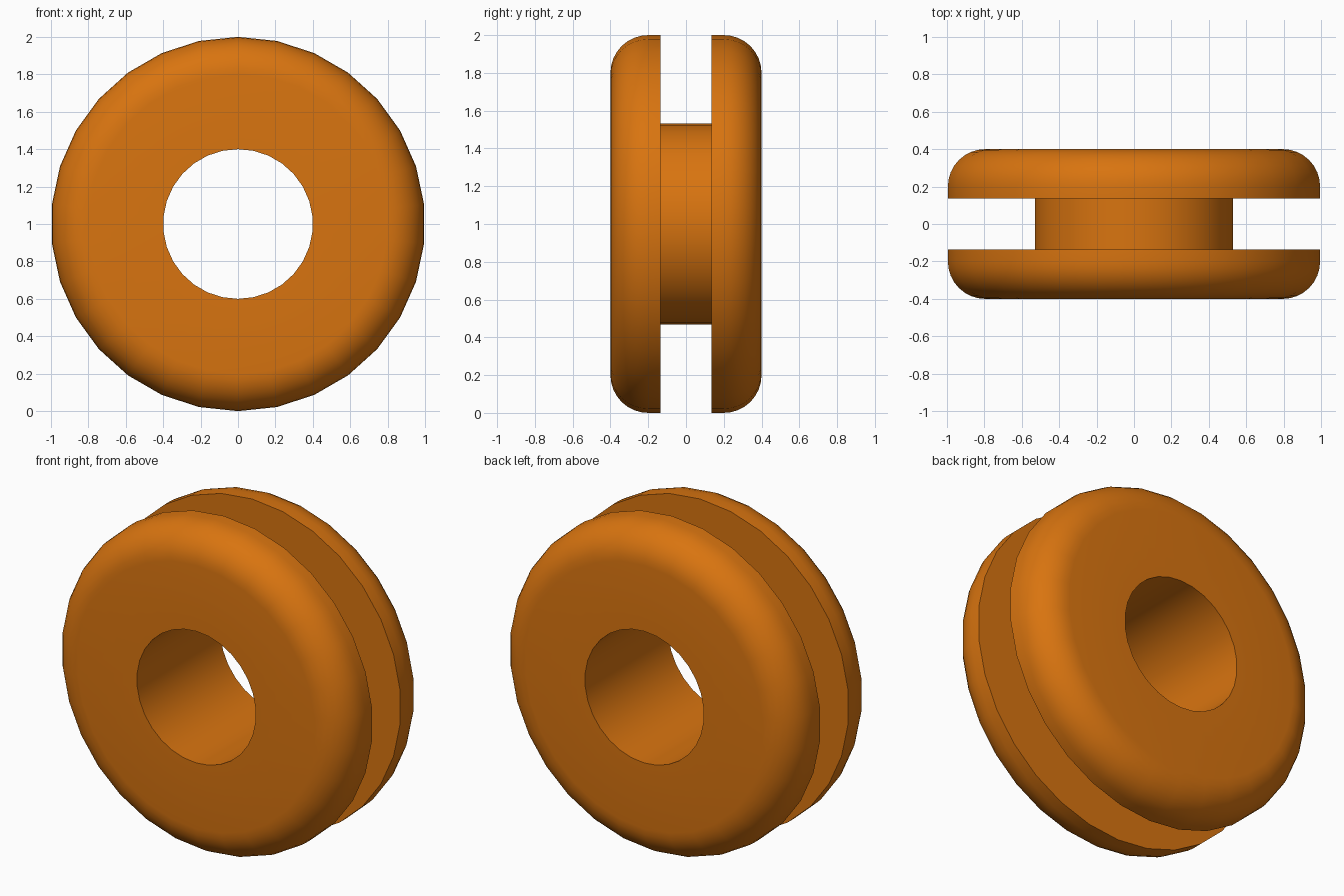
import bpy, bmesh, math
from mathutils import Matrix

cube = bpy.data.objects.get("Cube")
if cube:
    bpy.data.objects.remove(cube, do_unlink=True)

# Dimensions
OUTER, HOLE, NECK = 1.0, 0.40, 0.533
HALF_WIDTH, HALF_GROOVE, FILLET = 0.40, 0.135, 0.20
SEGMENTS, FILLET_STEPS = 30, 8

rubber = bpy.data.materials.new("orange rubber")
colour = (0.69, 0.175, 0.005, 1.0)
rubber.diffuse_color = colour
rubber.use_nodes = True
bsdf = next(n for n in rubber.node_tree.nodes if n.type == 'BSDF_PRINCIPLED')
bsdf.inputs["Base Color"].default_value = colour

# Half cross-section as (radius, y): hole edge, face, rounded rim, groove wall
half = [(HOLE, HALF_WIDTH)]
for i in range(FILLET_STEPS + 1):
    a = math.pi / 2 * (1 - i / FILLET_STEPS)
    half.append((OUTER - FILLET + FILLET * math.cos(a),
                 HALF_WIDTH - FILLET + FILLET * math.sin(a)))
half += [(OUTER, HALF_GROOVE), (NECK, HALF_GROOVE)]
profile = half + [(r, -y) for r, y in reversed(half)]

# Revolve the closed cross-section about the y axis
bm = bmesh.new()
verts = [bm.verts.new((0, y, r)) for r, y in profile]
edges = [bm.edges.new((v, verts[(i + 1) % len(verts)])) for i, v in enumerate(verts)]
bmesh.ops.spin(bm, geom=verts + edges, cent=(0, 0, 0), axis=(0, 1, 0),
               angle=math.tau, steps=SEGMENTS, use_merge=True)
bmesh.ops.remove_doubles(bm, verts=bm.verts, dist=1e-4)
bmesh.ops.recalc_face_normals(bm, faces=bm.faces)
bmesh.ops.transform(bm, matrix=Matrix.Translation((0, 0, OUTER)), verts=bm.verts)

mesh = bpy.data.meshes.new("grommet")
bm.to_mesh(mesh)
bm.free()
mesh.materials.append(rubber)
grommet = bpy.data.objects.new("grommet", mesh)
bpy.context.collection.objects.link(grommet)

# Smooth rims with sharp groove and hole edges
bpy.ops.object.select_all(action='DESELECT')
grommet.select_set(True)
bpy.context.view_layer.objects.active = grommet
bpy.ops.object.shade_smooth_by_angle(angle=math.radians(30))
